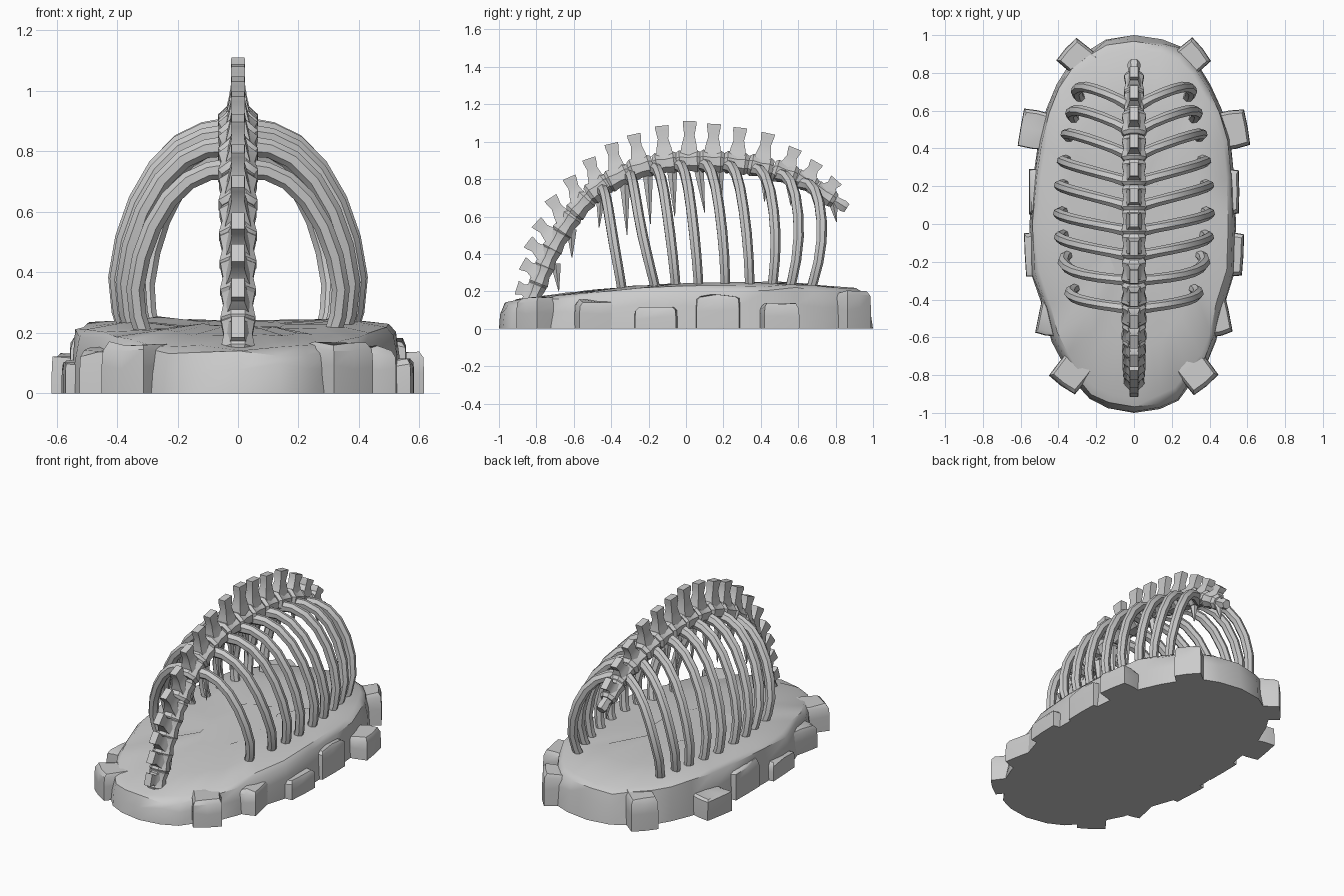
import bpy, bmesh, math, random
from mathutils import Vector, Matrix

if "Cube" in bpy.data.objects:
    bpy.data.objects.remove(bpy.data.objects["Cube"])

random.seed(4)


def finish(name, bm, angle=35):
    bmesh.ops.recalc_face_normals(bm, faces=bm.faces[:])
    me = bpy.data.meshes.new(name)
    bm.to_mesh(me)
    bm.free()
    ob = bpy.data.objects.new(name, me)
    bpy.context.collection.objects.link(ob)
    bpy.ops.object.select_all(action='DESELECT')
    ob.select_set(True)
    bpy.context.view_layer.objects.active = ob
    bpy.ops.object.shade_smooth_by_angle(angle=math.radians(angle))
    return ob


def loft(bm, rings):
    vs = [[bm.verts.new(p) for p in r] for r in rings]
    n = len(vs[0])
    for a, b in zip(vs, vs[1:]):
        for i in range(n):
            j = (i + 1) % n
            bm.faces.new((a[i], a[j], b[j], b[i]))
    bm.faces.new(vs[0][::-1])
    bm.faces.new(vs[-1])


def ring(c, u, v, ru, rv, n, phase=0.0):
    return [c + u * (ru * math.cos(phase + 2 * math.pi * i / n))
            + v * (rv * math.sin(phase + 2 * math.pi * i / n)) for i in range(n)]


def interp(table, t):
    for (a, fa), (b, fb) in zip(table, table[1:]):
        if t <= b:
            return fa + (fb - fa) * max(0, (t - a) / (b - a))
    return table[-1][1]


# Rocky ground slab: rounded oval with an uneven rim
TOP = [(-1, .14), (-.6, .175), (-.2, .215), (.6, .23), (1, .20)]
N = 32
slab = bmesh.new()
rim = []
for i in range(N):
    a = 2 * math.pi * i / N
    c, s = math.cos(a), math.sin(a)
    x = .555 * math.copysign(abs(c) ** .8, c)
    y = math.copysign(abs(s) ** .8, s)
    if y < -.45:
        x *= .92
    k = 1 if abs(abs(s) - 1) < 1e-4 else random.uniform(.965, 1.0)
    rim.append((x * k, y * k))
rings = []
for scale, level, bump in ((1, 0, 0), (.995, .55, .02), (.975, .93, .01),
                           (.93, 1.03, .008), (.65, 1.08, .01), (.3, 1.04, .01)):
    r = []
    for x, y in rim:
        k = scale * (1 - random.uniform(0, bump))
        z = interp(TOP, y * scale) * level
        r.append(Vector((x * k, y * k, z + (random.uniform(-bump, bump) if level else 0))))
    rings.append(r)
loft(slab, rings)
finish("ground_slab", slab, 40)

# Boulders set around the rim: x, y, half width, half depth, height, turn
ROCKS = [(.525, .50, .075, .10, .13, 10), (.505, -.16, .072, .115, .11, -3),
         (.28, .86, .08, .105, .20, -50), (.31, -.76, .085, .12, .165, 38),
         (.44, -.47, .06, .12, .15, 12), (.485, .17, .07, .12, .18, 0)]
rocks = bmesh.new()
for sx in (1, -1):
    for x, y, w, d, h, turn in ROCKS:
        m = Matrix.Translation((sx * x, y, 0)) @ Matrix.Rotation(math.radians(sx * turn), 4, 'Z')
        shape = ((-1, -1), (0, -1.03), (1, -.95), (1.04, 0), (1, .95), (0, 1.03), (-1, 1), (-1.02, 0))
        rr = []
        for k, lev in ((1, 0), (1.0, .55), (.97, .88), (.82, 1)):
            rr.append([m @ Vector((w * px * k, d * py * k,
                                   h * lev + (random.uniform(-.012, .008) if lev else 0)))
                       for px, py in shape])
        loft(rocks, rr)
finish("rim_boulders", rocks, 35)

# Spine: centre of each vertebra and tip of its upright process, as (y, z)
CENTRE = [(-.81, .19), (-.77, .29), (-.735, .38), (-.69, .47), (-.635, .56), (-.56, .66),
          (-.465, .75), (-.36, .81), (-.24, .86), (-.11, .885), (.015, .895), (.14, .895),
          (.27, .885), (.40, .865), (.53, .83), (.64, .785), (.74, .72)]
TIP = [(-.905, .22), (-.875, .35), (-.845, .465), (-.80, .57), (-.725, .70), (-.625, .81),
       (-.52, .91), (-.40, .99), (-.28, 1.04), (-.13, 1.085), (.02, 1.11), (.15, 1.095),
       (.29, 1.075), (.44, 1.045), (.585, .965), (.70, .89), (.805, .795)]
X = Vector((1, 0, 0))
C = [Vector((0, *p)) for p in CENTRE]
T = [Vector((0, *p)) for p in TIP]
spine, crest = bmesh.new(), bmesh.new()
for i, (c, t) in enumerate(zip(C, T)):
    tan = (C[min(i + 1, 16)] - C[max(i - 1, 0)]).normalized()
    nor = X.cross(tan)
    size = .85 + .15 * min(1, i / 6) - (.2 if i > 14 else 0)
    # waisted body
    loft(spine, [ring(c + tan * o, X, nor, w * size, h * size, 8, math.pi / 8)
                 for o, w, h in ((-.068, .058, .052), (-.05, .072, .066), (0, .06, .054),
                                 (.045, .07, .064), (.066, .054, .05))])
    # upright process, waisted and flared at its tip
    up = (t - c).normalized()
    side = X.cross(up)
    length = (t - c).length
    loft(crest, [ring(c + up * length * f, X, side, w * 1.41, d * 1.41, 4, math.pi / 4)
                 for f, w, d in ((.1, .045, .05), (.4, .03, .04), (.65, .021, .028),
                                 (.9, .024, .036), (1, .022, .037))])
# tapered end bone
e0, e1 = C[-1], Vector((0, .86, .645))
d = (e1 - e0).normalized()
loft(spine, [ring(e0.lerp(e1, f), X, X.cross(d), r, r, 6)
             for f, r in ((0, .045), (.6, .03), (.85, .036), (1, .028))])
finish("spine_vertebrae", spine)
finish("spine_processes", crest)

# Thorns hanging below the spine: vertebra index and tip (y, z)
THORNS = [(2, -.68, .20), (4, -.61, .38), (6, -.465, .54), (7, -.315, .50), (8, -.19, .56),
          (9, -.06, .60), (10, .10, .62), (11, .19, .66), (13, .42, .68), (14, .56, .66),
          (16, .805, .57)]
thorns = bmesh.new()
Y = Vector((0, 1, 0))
for i, y, z in THORNS:
    tip = Vector((0, y, z))
    start = Vector((0, (C[i].y + y) / 2 + .01, C[i].z - .03))
    loft(thorns, [ring(start.lerp(tip, f), X, Y, r, r, 6)
                  for f, r in ((0, .032), (.45, .019), (1, .002))])
finish("hanging_thorns", thorns)

# Ribs: y at the spine, y at the shoulder, y at the foot, reach in x
RIBS = [(-.45, -.40, -.335, .34), (-.30, -.25, -.15, .375), (-.17, -.10, -.05, .395),
        (-.04, .03, .07, .40), (.09, .18, .21, .395), (.22, .31, .34, .38),
        (.36, .47, .45, .36), (.49, .60, .54, .335), (.62, .725, .65, .305)]
PROFILE = [(.05, .99, 0), (.28, .975, .12), (.48, .92, .23), (.67, .81, .35), (.83, .65, .48),
           (.94, .47, .62), (1, .28, .77), (.975, .12, .89), (.88, -.06, 1)]
ribs = bmesh.new()
for y0, y1, y2, reach in RIBS:
    top = interp(CENTRE, y0) - .01
    foot = .19
    pts = []
    for u, v, t in PROFILE:
        ctrl = 2 * y1 - (y0 + y2) / 2
        y = (1 - t) ** 2 * y0 + 2 * t * (1 - t) * ctrl + t * t * y2
        pts.append(Vector((reach * u, y, foot + (top - foot) * v)))
    rr = []
    for k, p in enumerate(pts):
        tan = (pts[min(k + 1, 8)] - pts[max(k - 1, 0)]).normalized()
        b = (Y - tan * tan.y).normalized()
        r = .034 if k == 0 else .029 - .003 * max(0, k - 5) / 3
        rr.append(ring(p, b, b.cross(tan), r, r * 1.08, 7))
    loft(ribs, rr)
rib_ob = finish("ribs", ribs, 45)
mirror = rib_ob.modifiers.new("mirror", 'MIRROR')
mirror.use_mirror_merge = False
